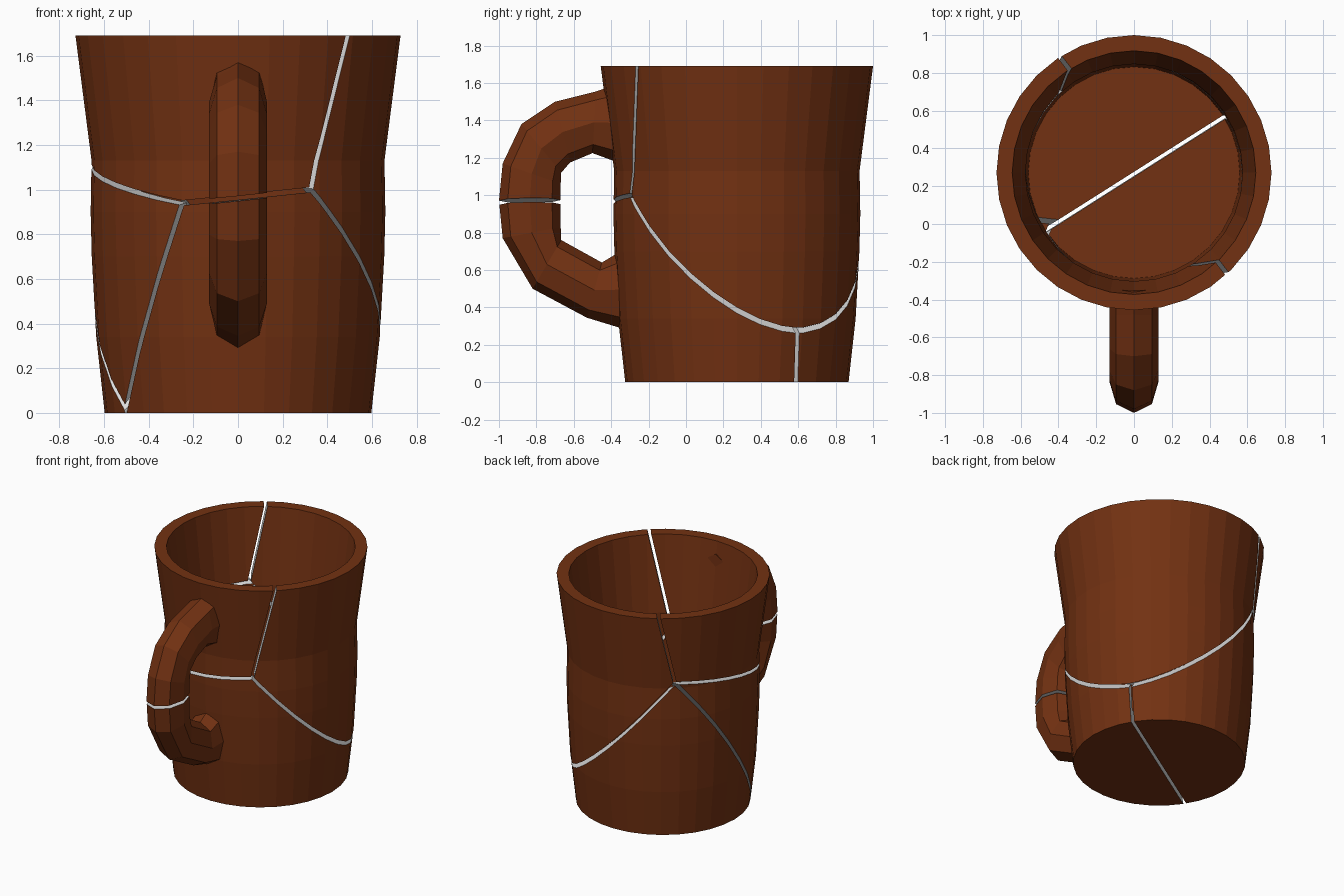
import bpy, bmesh, math
from mathutils import Vector as V

if "Cube" in bpy.data.objects:
    bpy.data.objects.remove(bpy.data.objects["Cube"])

CY = 0.272      # mug axis sits behind the origin, handle in front
GAP = 0.011     # half width of each crack
SIDES = 32

def material(name, rgb):
    m = bpy.data.materials.new(name)
    m.diffuse_color = (*rgb, 1)
    m.use_nodes = True
    m.node_tree.nodes["Principled BSDF"].inputs["Base Color"].default_value = m.diffuse_color
    return m

glaze = material("brown_glaze", (0.17, 0.031, 0.006))
clay = material("broken_clay", (0.72, 0.72, 0.72))

# Crack junctions on the wall
J1 = V((0.33, -0.30, 1.00))
J2 = V((-0.25, -0.34, 0.94))
J3 = V((-0.44, 0.76, 1.17))
J4 = V((0.54, 0.60, 0.27))
J5 = V((-0.50, -0.05, 0.02))

# Crack planes, each through two junctions and one more wall point
cracks = {
    "rim": (J1, J3, V((0.49, -0.26, 1.69))),
    "front": (J1, J2, V((0, -1, 0.96))),
    "left_top": (J2, J3, V((-0.65, 0.27, 1.10))),
    "right": (J1, J4, V((0.597, 0, 0.585))),
    "back": (J4, J3, V((0, 0.93, 0.635))),
    "floor": (J4, V((0.54, 0.61, 0)), J5),
    "left_front": (J2, J5, V((-0.39, -0.25, 0.5))),
    "left_back": (J3, J5, V((-0.64, 0.37, 0.59))),
}

# Shards: a point inside, and the cracks around it
shards = {
    "upper_front_shard": (V((0, -0.35, 1.4)), ("front", "left_top", "rim")),
    "upper_back_shard": (V((0.4, 0.75, 1.2)), ("rim", "right", "back")),
    "lower_front_shard": (V((0.3, -0.2, 0.3)), ("front", "right", "floor", "left_front")),
    "lower_back_shard": (V((-0.3, 0.8, 0.4)), ("back", "floor", "left_back")),
    "left_wall_shard": (V((-0.6, 0.1, 0.7)), ("left_top", "left_front", "left_back")),
}

def bridge(bm, rings):
    for a, b in zip(rings, rings[1:]):
        n = len(a)
        for i in range(n):
            bm.faces.new((a[i], a[(i + 1) % n], b[(i + 1) % n], b[i]))
    bm.faces.new(rings[0])
    bm.faces.new(rings[-1])

# Mug body: outer wall up, over the rim, inner wall down to the floor
PROFILE = [(0.597, 0), (0.635, 0.34), (0.655, 0.70), (0.66, 0.90), (0.656, 1.13), (0.728, 1.69),
           (0.645, 1.69), (0.575, 1.13), (0.58, 0.85), (0.575, 0.5), (0.56, 0.12)]

def build_body(bm):
    rings = []
    for r, z in PROFILE:
        rings.append([bm.verts.new((r * math.sin(2 * math.pi * i / SIDES),
                                    CY + r * math.cos(2 * math.pi * i / SIDES), z))
                      for i in range(SIDES)])
    bridge(bm, rings)

# Handle: outer and inner (y, z) of each octagonal section
SECTIONS = [((-0.35, 1.60), (-0.35, 1.17)), ((-0.48, 1.555), (-0.50, 1.225)),
            ((-0.70, 1.50), (-0.62, 1.175)), ((-0.88, 1.38), (-0.667, 1.12)),
            ((-0.98, 1.17), (-0.67, 1.06)), ((-1.0, 0.97), (-0.67, 0.97)),
            ((-0.98, 0.77), (-0.67, 0.83)), ((-0.82, 0.50), (-0.667, 0.76)),
            ((-0.53, 0.345), (-0.45, 0.64)), ((-0.35, 0.29), (-0.35, 0.70))]
OCTAGON = [(0, 0), (0.095, 0.14), (0.13, 0.5), (0.095, 0.86),
           (0, 1), (-0.095, 0.86), (-0.13, 0.5), (-0.095, 0.14)]

def build_handle(bm):
    rings = []
    for out, inn in SECTIONS:
        rings.append([bm.verts.new((x, out[0] + (inn[0] - out[0]) * t,
                                    out[1] + (inn[1] - out[1]) * t)) for x, t in OCTAGON])
    bridge(bm, rings)

def cut(bm, crack, inside):
    """Keep the side holding the inside point and cap it with bare clay."""
    a, b, c = cracks[crack]
    n = (b - a).cross(c - a).normalized()
    if n.dot(inside - a) < 0:
        n = -n
    res = bmesh.ops.bisect_plane(bm, geom=bm.verts[:] + bm.edges[:] + bm.faces[:], dist=1e-6,
                                 plane_co=a + n * GAP, plane_no=n, clear_inner=True)
    edges = [e for e in res["geom_cut"] if isinstance(e, bmesh.types.BMEdge) and e.is_valid]
    if edges:
        cap = bmesh.ops.triangle_fill(bm, edges=edges, normal=n, use_beauty=True)
        for f in cap["geom"]:
            if isinstance(f, bmesh.types.BMFace):
                f.material_index = 1

def make_piece(name, builder, inside, names):
    bm = bmesh.new()
    builder(bm)
    bmesh.ops.recalc_face_normals(bm, faces=bm.faces[:])
    for crack in names:
        cut(bm, crack, inside)
    bmesh.ops.recalc_face_normals(bm, faces=bm.faces[:])
    me = bpy.data.meshes.new(name)
    bm.to_mesh(me)
    bm.free()
    me.materials.append(glaze)
    me.materials.append(clay)
    bpy.context.collection.objects.link(bpy.data.objects.new(name, me))

for name, (inside, names) in shards.items():
    make_piece(name, build_body, inside, names)

# Handle halves, split by the front crack
make_piece("handle_upper", build_handle, V((0, -0.5, 1.4)), ("front",))
make_piece("handle_lower", build_handle, V((0, -0.5, 0.4)), ("front",))
